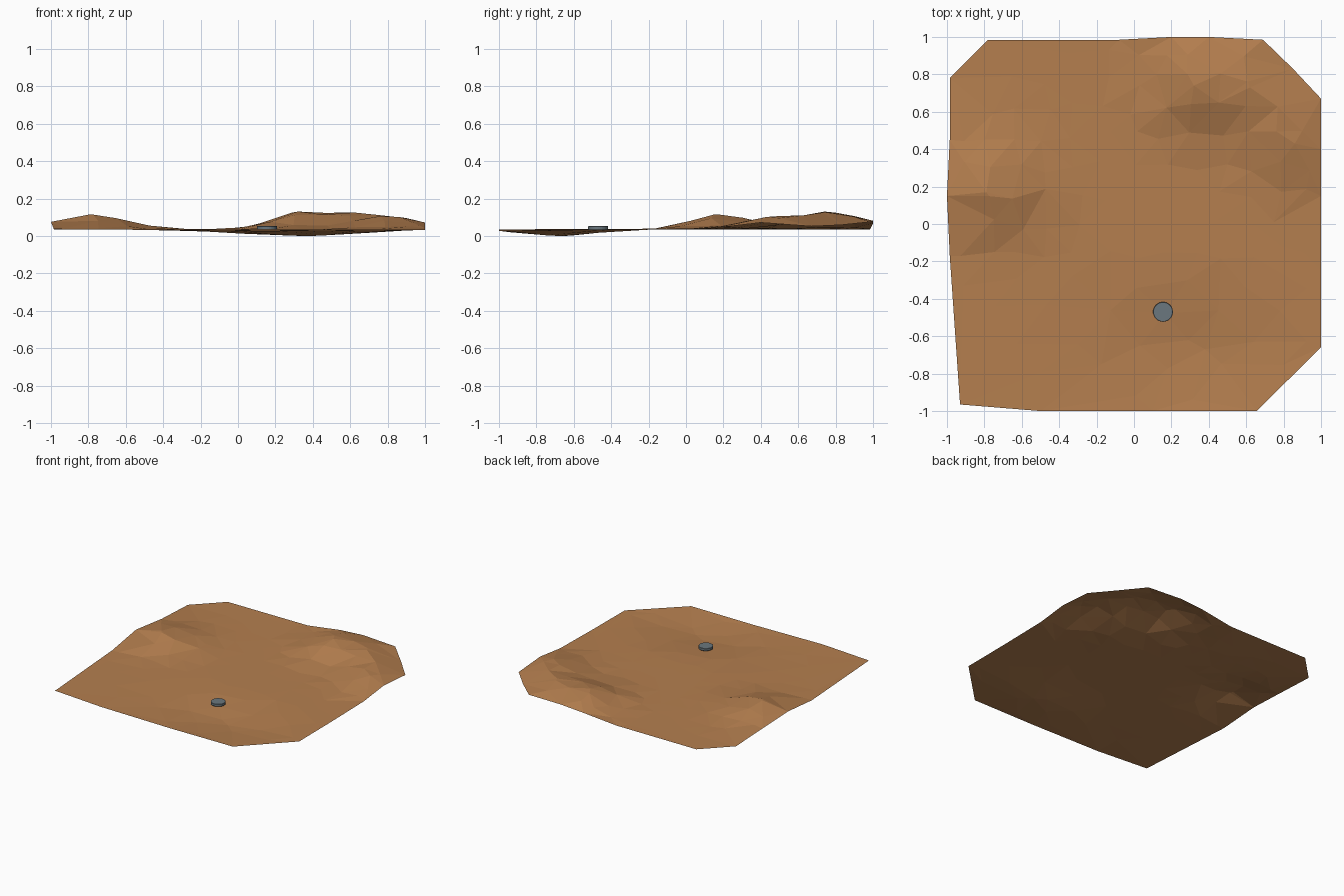
import bpy, math, random
from mathutils import Vector
from mathutils.geometry import delaunay_2d_cdt, intersect_point_line

if "Cube" in bpy.data.objects:
    bpy.data.objects.remove(bpy.data.objects["Cube"])

random.seed(4)


def material(name, rgb):
    m = bpy.data.materials.new(name)
    m.diffuse_color = (*rgb, 1)
    m.use_nodes = True
    m.node_tree.nodes["Principled BSDF"].inputs["Base Color"].default_value = m.diffuse_color
    return m


sand = material("sandy brown", (0.46, 0.212, 0.078))
slate = material("slate grey", (0.145, 0.185, 0.21))


# Terrain height: flat plain, a round hill, a bent ridge and a shallow hollow
def bump(x, y, cx, cy, left, right, front, back):
    dx = (x - cx) / (right if x > cx else left)
    dy = (y - cy) / (back if y > cy else front)
    return math.exp(-0.5 * (dx * dx + dy * dy))


RIDGE = [(0.32, 0.74, 0.095), (0.62, 0.73, 0.09), (0.86, 0.43, 0.066)]


def height(x, y):
    hill = 0.08 * bump(x, y, -0.79, 0.17, 0.18, 0.19, 0.14, 0.19)
    ridge = 0
    for a, b in zip(RIDGE, RIDGE[1:]):
        p, t = intersect_point_line(Vector((x, y)), Vector(a[:2]), Vector(b[:2]))
        t = min(max(t, 0), 1)
        cx, cy, h = (a[i] + (b[i] - a[i]) * t for i in range(3))
        ridge = max(ridge, h * bump(x, y, cx, cy, 0.14, 0.13, 0.15, 0.22))
    hollow = 0.036 * bump(x, y, 0.38, -0.67, 0.38, 0.27, 0.21, 0.18)
    return 0.037 + hill + ridge - hollow


# Irregular outline of the ground sheet
outline = [(-0.93, -0.965), (-0.5, -1), (0.1, -1), (0.655, -1), (1, -0.66),
           (1, -0.25), (1, 0.15), (1, 0.4), (1, 0.67), (0.85, 0.83), (0.69, 0.985),
           (0.4, 1), (0.2, 1), (-0.08, 0.985), (-0.78, 0.985), (-0.985, 0.78),
           (-0.985, 0.45), (-1, 0.15), (-0.985, -0.17)]
points = [Vector(p) for p in outline]
count = len(points)

# Jittered inner points, denser on the hills behind
STEP = 0.155
for i in range(-6, 7):
    for j in range(-6, 7):
        x = i * STEP + random.uniform(-0.035, 0.035)
        y = j * STEP + random.uniform(-0.035, 0.035)
        if y < -0.2 and (i + j) % 2:
            continue
        if max(abs(x), abs(y)) < 0.94 and abs(x) + abs(y) < 1.56:
            points.append(Vector((x, y)))
points += [Vector(p) for p in ((0.32, 0.74), (0.62, 0.73), (0.86, 0.43), (-0.79, 0.17), (0.38, -0.67))]

verts, _, faces, *_ = delaunay_2d_cdt(points, [], [list(range(count))], 1, 1e-5)
mesh = bpy.data.meshes.new("ground")
mesh.from_pydata([(v.x, v.y, height(v.x, v.y)) for v in verts], [], faces)
mesh.materials.append(sand)
ground = bpy.data.objects.new("ground", mesh)
bpy.context.collection.objects.link(ground)
low = min(v.co.z for v in mesh.vertices)
for v in mesh.vertices:
    v.co.z -= low

# Small round disc resting in the hollow
bpy.ops.mesh.primitive_cylinder_add(vertices=32, radius=0.053, depth=0.02,
                                    location=(0.155, -0.47, 0.044))
disc = bpy.context.object
disc.name = "disc"
disc.data.materials.append(slate)
bevel = disc.modifiers.new("soft rim", "BEVEL")
bevel.width = 0.002
bevel.segments = 1
